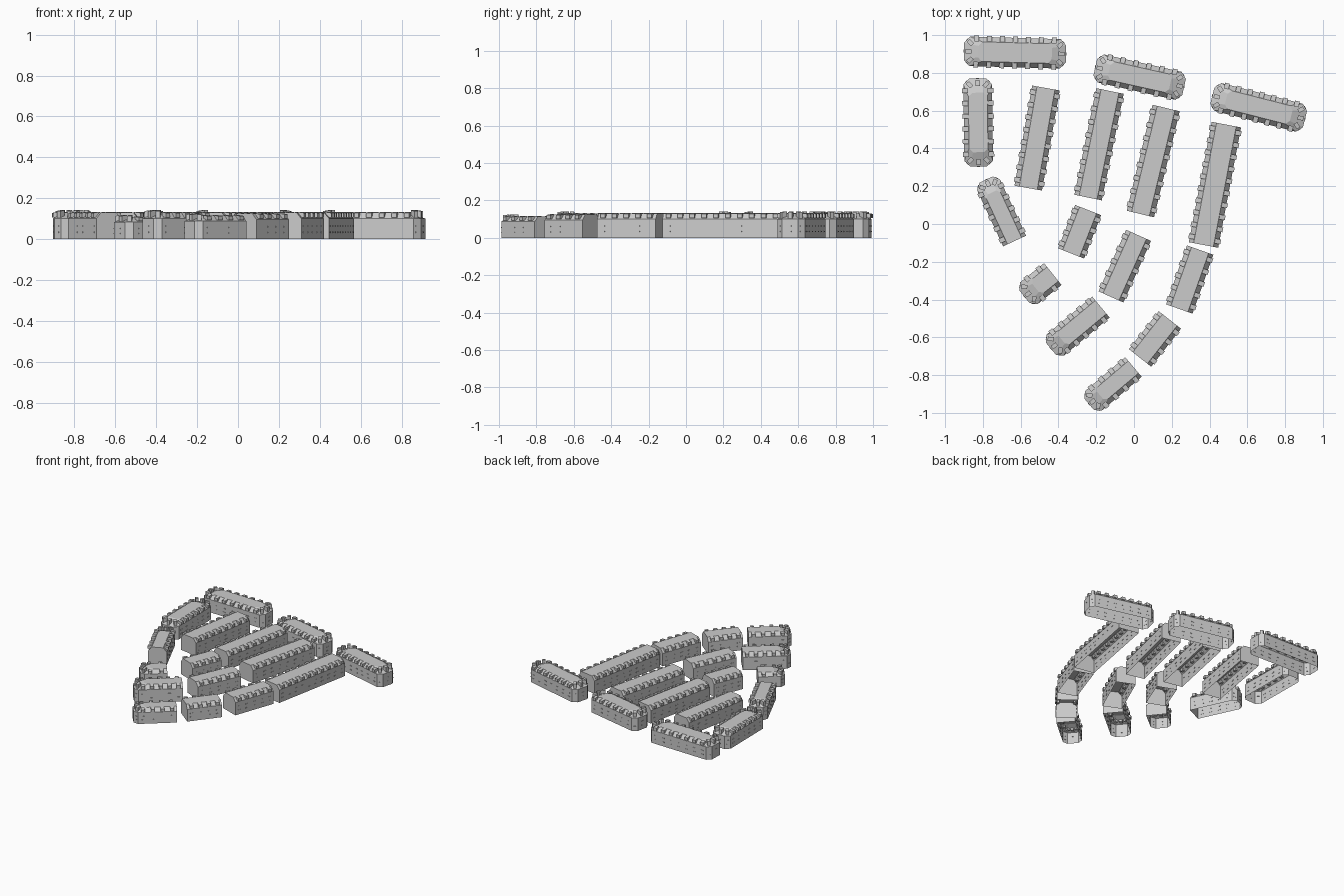
import bpy, bmesh, math
from mathutils import Vector, Matrix

if "Cube" in bpy.data.objects:
    bpy.data.objects.remove(bpy.data.objects["Cube"])

WALL, ROOF = 0.100, 0.131      # eaves and flat roof heights
SLOPE = 0.026                  # horizontal depth of the steep roof slope
CHAMFER, HIP = 0.03, 0.075     # rounded ends: plan chamfer and roof run


def plan(length, half, inset, hips, run):
    """Outline of a terrace; hipped ends get a chamfered nose."""
    h = half - inset
    pts = []
    for sign, x, hip in ((1, length, hips[1]), (-1, 0.0, hips[0])):
        if hip:
            a, b = x - sign * (run + CHAMFER * h / half), x - sign * run
            pts += [(a, -sign * h), (b, -sign * h * 0.58),
                    (b, sign * h * 0.58), (a, sign * h)]
        else:
            pts += [(x, -sign * h), (x, sign * h)]
    return pts


def box(bm, frame, x0, x1, y0, y1, z0, z1, slope=0.0):
    """Box in a facade frame: x along wall, y outward, z up; the back may rise."""
    v = [bm.verts.new(frame @ Vector((x, y, z + (slope if (z == z1 and y == y0) else 0))))
         for z in (z0, z1) for x, y in ((x0, y0), (x1, y0), (x1, y1), (x0, y1))]
    for f in ((3, 2, 1, 0), (4, 5, 6, 7), (0, 1, 5, 4), (1, 2, 6, 5), (2, 3, 7, 6), (3, 0, 4, 7)):
        bm.faces.new([v[i] for i in f])


def facade(p, q):
    """Frame at the middle of a wall edge running counter-clockwise from p to q."""
    d = (Vector(q) - Vector(p)).normalized()
    mid = (Vector(p) + Vector(q)) / 2
    return Matrix(((d.x, d.y, 0, mid.x), (d.y, -d.x, 0, mid.y),
                   (0, 0, 1, 0), (0, 0, 0, 1)))


def finish(bm, name, a, angle, zs):
    bmesh.ops.recalc_face_normals(bm, faces=bm.faces)
    me = bpy.data.meshes.new(name)
    bm.to_mesh(me)
    bm.free()
    ob = bpy.data.objects.new(name, me)
    ob.location = (a[0], a[1], 0)
    ob.rotation_euler.z = angle
    ob.scale.z = zs
    bpy.context.collection.objects.link(ob)


def terrace(name, a, b, hips=(0, 0), half=0.074, zs=1.0):
    d = Vector(b) - Vector(a)
    length, angle = d.length, math.atan2(d.y, d.x)

    # shell: walls, steep roof slope, flat top, open underneath
    bm = bmesh.new()
    base = plan(length, half, 0, hips, 0)
    top = plan(length, half, SLOPE, hips, HIP)
    rings = [[bm.verts.new((x, y, z)) for x, y in pts]
             for pts, z in ((base, 0), (base, WALL), (top, ROOF))]
    n = len(base)
    for lo, hi in zip(rings, rings[1:]):
        for i in range(n):
            j = (i + 1) % n
            bm.faces.new((lo[i], lo[j], hi[j], hi[i]))
    bm.faces.new(rings[-1])
    finish(bm, name + "_shell", a, angle, zs)

    # dormers and window sills
    dorm, sill = bmesh.new(), bmesh.new()
    for i in range(n):
        p, q = base[i], base[(i + 1) % n]
        run = (Vector(q) - Vector(p)).length
        long_side = abs(abs(p[1]) - half) < 1e-5 and abs(p[1] - q[1]) < 1e-5
        frame = facade(p, q)
        if long_side:
            bays = max(2, round(run / 0.068))
            for k in range(bays):
                c = ((k + 0.5) / bays - 0.5) * run
                box(dorm, frame, c - 0.013, c + 0.013, -0.024, 0.007, 0.106, 0.128, 0.005)
                for z in (0.034, 0.064):
                    box(sill, frame, c - 0.01, c + 0.01, -0.002, 0.002, z - 0.003, z + 0.003)
        elif hips[0 if max(p[0], q[0]) < length / 2 else 1]:
            # taller dormers around the nose
            box(dorm, frame, -0.011, 0.011, -0.040, -0.008, 0.100, 0.137, 0.005)
            for z in (0.034, 0.064):
                box(sill, frame, -0.008, 0.008, -0.002, 0.002, z - 0.003, z + 0.003)
    finish(dorm, name + "_dormers", a, angle, zs)
    finish(sill, name + "_window_sills", a, angle, zs)


# streets, each listed as start, end, hipped ends, half width, height factor
BLOCKS = [
    ("north_west_row", (-0.90, 0.915), (-0.36, 0.90), (1, 1), 0.078, 1.0),
    ("north_mid_row", (-0.205, 0.83), (0.265, 0.725), (1, 1), 0.076, 1.0),
    ("north_east_row", (0.415, 0.68), (0.905, 0.555), (1, 1), 0.076, 1.0),
    ("west_row", (-0.828, 0.77), (-0.822, 0.305), (1, 1), 0.076, 1.0),
    ("west_bend_row", (-0.632, -0.09), (-0.783, 0.235), (0, 1), 0.067, 1.0),
    ("small_corner_row", (-0.43, -0.265), (-0.58, -0.385), (0, 1), 0.074, 0.83),
    ("south_west_row", (-0.175, -0.44), (-0.44, -0.66), (0, 1), 0.072, 1.0),
    ("south_row", (-0.003, -0.757), (-0.237, -0.955), (0, 1), 0.068, 0.88),
    ("south_east_row", (0.19, -0.508), (0.032, -0.709), (0, 0), 0.075, 0.95),
    ("east_short_row", (0.35, -0.138), (0.24, -0.45), (0, 0), 0.074, 1.0),
    ("east_long_row", (0.489, 0.526), (0.368, -0.111), (0, 0), 0.079, 1.0),
    ("inner_row_1", (-0.466, 0.72), (-0.56, 0.19), (0, 0), 0.074, 1.0),
    ("inner_row_2", (-0.127, 0.704), (-0.243, 0.14), (0, 0), 0.074, 1.0),
    ("inner_row_3", (0.17, 0.614), (0.034, 0.053), (0, 0), 0.074, 1.0),
    ("inner_short_row_1", (-0.243, 0.074), (-0.333, -0.156), (0, 0), 0.074, 1.0),
    ("inner_short_row_2", (0.024, -0.06), (-0.122, -0.386), (0, 0), 0.072, 1.0),
]
for block in BLOCKS:
    terrace(*block)
